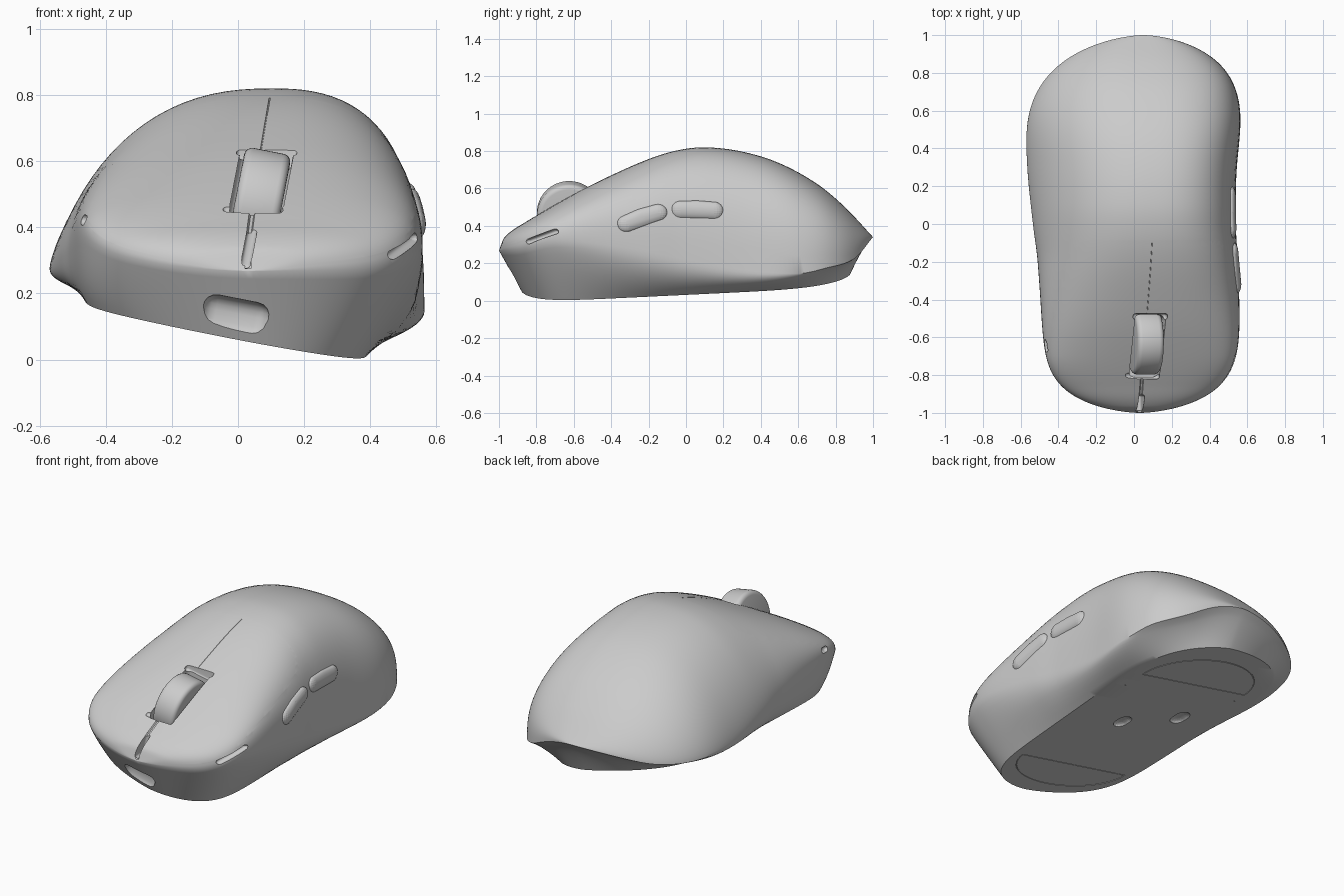
import bpy, bmesh, math
from mathutils import Vector, Matrix

if "Cube" in bpy.data.objects:
    bpy.data.objects.remove(bpy.data.objects["Cube"])

grey = bpy.data.materials.new("plain grey")
grey.use_nodes = True
colour = (0.6, 0.6, 0.6, 1)
grey.diffuse_color = colour
grey.node_tree.nodes["Principled BSDF"].inputs["Base Color"].default_value = colour

ROLL = Matrix.Rotation(math.radians(11), 4, 'Y')


def smooth_table(*pairs):
    """Smooth curve through (y, value) pairs."""
    def slope(i):
        a, b = pairs[max(i - 1, 0)], pairs[min(i + 1, len(pairs) - 1)]
        return (b[1] - a[1]) / (b[0] - a[0])

    def value(y):
        i = 0
        while i < len(pairs) - 2 and y > pairs[i + 1][0]:
            i += 1
        (a, p), (b, q) = pairs[i], pairs[i + 1]
        h = b - a
        s = (y - a) / h
        r = 1 - s
        return (p * (1 + 2 * s) * r * r + slope(i) * h * s * r * r
                + q * (1 + 2 * r) * s * s - slope(i + 1) * h * r * s * s)
    return value


# Shell measures along y
half = smooth_table((-1, .525), (-.6, .525), (-.2, .53), (0, .537), (.3, .555), (.6, .58), (1, .58))
mid = smooth_table((-1, .03), (-.6, .037), (-.2, .02), (0, .002), (.3, -.01), (.6, .005), (1, .05))
peak_x = smooth_table((-1, .03), (-.6, .06), (0, .1), (.6, .1), (1, .05))
peak_z = smooth_table((-1, .268), (-.97, .34), (-.85, .425), (-.6, .57), (-.4, .67), (-.2, .757),
                      (-.05, .803), (.1, .82), (.3, .797), (.5, .735), (.7, .625), (.85, .5), (1, .34))
rim_l = smooth_table((-1, .268), (-.9, .31), (-.7, .37), (0, .32), (.3, .285), (.6, .275), (.85, .285), (1, .34))
rim_r = smooth_table((-1, .268), (-.9, .275), (-.7, .32), (-.3, .28), (0, .22), (.3, .165), (.6, .145),
                     (.75, .175), (.9, .225), (1, .34))
wall_l = smooth_table((-1, 1), (-.7, 3), (.3, 3), (.6, 2), (.85, .8), (1, .6))
wall_r = smooth_table((-1, 1), (-.6, 1.4), (0, 2.5), (.4, 2.5), (.8, .9), (1, .6))
arch_l = smooth_table((-1, 3), (-.6, 2.7), (0, 1.5), (1, 1.45))
arch_r = smooth_table((-1, 3.2), (-.6, 3.2), (0, 3), (.5, 3), (1, 2.6))


def taper(y):
    return max(0, 1 - abs(y) ** (7.5 if y < 0 else 5.3)) ** .6


def base_z(x, y):
    return .075 - .19 * x + .055 * (y + .6)


def dome(y, t):
    """Point on the upper shell; t runs from -1 (right rim) to 1 (left rim)."""
    rim, p, q = (rim_l(y), 2.4, arch_l(y)) if t < 0 else (rim_r(y), 2.5, arch_r(y))
    side = mid(y) + math.copysign(half(y) * taper(y), t)
    top = mid(y) + (peak_x(y) - mid(y)) * taper(y)
    lift = max(0, 1 - abs(t) ** p) ** (1 / q)
    return Vector((top + (side - top) * abs(t), y, rim + (peak_z(y) - rim) * lift))


def wall(y, sign, s):
    """Point on the lower wall, s = 0 at the rim and 1 at the base."""
    rim = dome(y, sign)
    xb = -.035 * taper(y) + mid(y) * (1 - taper(y)) + sign * (.44 + .03 * y) * taper(y)
    k = wall_r(y) if sign > 0 else wall_l(y)
    yb = y * .88
    inset = s if y < 0 else s ** .75
    return Vector((rim.x + (xb - rim.x) * s ** k, y + (yb - y) * inset,
                   rim.z + (base_z(xb, yb) - rim.z) * s))


def finish(bm, name):
    bmesh.ops.recalc_face_normals(bm, faces=bm.faces)
    me = bpy.data.meshes.new(name)
    bm.to_mesh(me)
    bm.free()
    me.materials.append(grey)
    ob = bpy.data.objects.new(name, me)
    bpy.context.collection.objects.link(ob)
    return ob


def select(ob):
    bpy.ops.object.select_all(action='DESELECT')
    ob.select_set(True)
    bpy.context.view_layer.objects.active = ob


def rounded_box(name, centre, size, radius):
    bm = bmesh.new()
    bmesh.ops.create_cube(bm, size=1, matrix=Matrix.Diagonal((*size, 1)))
    bmesh.ops.bevel(bm, geom=bm.edges[:], offset=radius, segments=4, profile=.5, affect='EDGES')
    bm.transform(Matrix.Translation(centre) @ ROLL)
    return finish(bm, name)


def capsule(name, points, scale):
    """Convex hull of flattened balls set along a path."""
    bm = bmesh.new()
    for p in points:
        bmesh.ops.create_uvsphere(bm, u_segments=20, v_segments=12, radius=1,
                                  matrix=Matrix.Translation(p) @ Matrix.Diagonal((*scale, 1)))
    hull = bmesh.ops.convex_hull(bm, input=bm.verts)
    inner = [v for v in hull["geom_interior"] if isinstance(v, bmesh.types.BMVert)]
    bmesh.ops.delete(bm, geom=inner, context='VERTS')
    return finish(bm, name)


def tube(name, points, radius, closed=False):
    cu = bpy.data.curves.new(name, 'CURVE')
    cu.dimensions = '3D'
    cu.bevel_depth, cu.bevel_resolution, cu.use_fill_caps = radius, 1, True
    sp = cu.splines.new('POLY')
    sp.points.add(len(points) - 1)
    for p, co in zip(sp.points, points):
        p.co = (*co, 1)
    sp.use_cyclic_u = closed
    ob = bpy.data.objects.new(name, cu)
    bpy.context.collection.objects.link(ob)
    select(ob)
    bpy.ops.object.convert(target='MESH')
    return bpy.context.object


# Shell lofted from closed rings
bm = bmesh.new()
rings = []
STATIONS, ARC, WALL = 110, 44, 9
for i in range(STATIONS + 1):
    y = -math.cos(math.pi * i / STATIONS)
    ring = [dome(y, math.sin(math.pi * (j / ARC - .5))) for j in range(ARC + 1)]
    right = [wall(y, 1, j / WALL) for j in range(1, WALL + 1)]
    left = [wall(y, -1, j / WALL) for j in range(WALL, 0, -1)]
    floor = [right[-1].lerp(left[0], j / 6) for j in range(1, 6)]
    rings.append([bm.verts.new(p) for p in ring + right + floor + left])
for a, b in zip(rings, rings[1:]):
    for j in range(len(a)):
        k = (j + 1) % len(a)
        bm.faces.new((a[j], a[k], b[k], b[j]))
bmesh.ops.remove_doubles(bm, verts=bm.verts, dist=.0004)
shell = finish(bm, "shell")


def on_base(x, y):
    return Vector((x, y, base_z(x, y)))


# Screw holes, sensor and switch recesses in the base
cutters = []
for x, y, r in ((.35, .34, .026), (-.37, .4, .026), (.05, -.05, .045), (-.23, .1, .05)):
    cutters.append(capsule("base_recess", [on_base(x, y), on_base(x, y + .6 * r)], (r, r, .02)))

# Wheel slot with wider ends, front port, nose and side notches
cutters.append(rounded_box("wheel_slot", (.075, -.645, .56), (.16, .33, .4), .03))
for y, z in ((-.805, .47), (-.49, .63)):
    cutters.append(rounded_box("slot_end", (.25 * z - .07, y, z), (.18, .03, .08), .012))
cutters.append(rounded_box("port_recess", (-.01, -.95, .125), (.21, .12, .12), .045))
cutters.append(rounded_box("nose_notch", (.035, -.95, .35), (.03, .09, .15), .012))
cutters.append(capsule("left_notch", [dome(-.84, .998), dome(-.7, .995)], (.022, .02, .014)))
cutters.append(capsule("right_notch", [dome(-.66, -.985), dome(-.63, -.985)], (.02, .02, .016)))

# Fine seams around and between the two main buttons
seam_l = smooth_table((-1, -.99), (-.8, -.99), (-.65, -.96), (-.16, -.7), (-.09, -.6))
seam_r = smooth_table((-1, .99), (-.8, .99), (-.65, .96), (-.16, .88), (-.09, .8))
ys = [-.09 - .9 * math.sin(math.pi / 2 * i / 40) for i in range(41)]
outline = [dome(y, seam_r(y)) for y in ys] + [dome(y, seam_l(y)) for y in reversed(ys)]
outline += [dome(-.09, -.6 + 1.4 * i / 24) for i in range(1, 24)]
cutters.append(tube("panel_seam", outline, .003, True))
cutters.append(tube("middle_seam", [dome(-.1 - .038 * i, 0) for i in range(11)], .002))
cutters.append(tube("nose_seam", [dome(-.81 - .017 * i, 0) for i in range(12)], .009))

# Foot outlines under the base
for y0, depth in ((-.55, -.23), (.46, .28)):
    arc = [on_base(-.035 + .36 * math.cos(math.pi * i / 24), y0 + depth * math.sin(math.pi * i / 24))
           for i in range(25)]
    cutters.append(tube("foot_groove", arc, .003, True))

for cutter in cutters:
    cutter.hide_render = True
    select(shell)
    mod = shell.modifiers.new("cut", 'BOOLEAN')
    mod.operation, mod.solver, mod.object = 'DIFFERENCE', 'EXACT', cutter
    bpy.ops.object.modifier_apply(modifier=mod.name)
    bpy.data.objects.remove(cutter)

# Scroll wheel with softened edges
bm = bmesh.new()
bmesh.ops.create_cone(bm, segments=64, radius1=.172, radius2=.172, depth=.142, cap_ends=True)
edges = [e for e in bm.edges if abs(e.verts[0].co.z - e.verts[1].co.z) < .01]
bmesh.ops.bevel(bm, geom=edges, offset=.025, segments=4, profile=.5, affect='EDGES')
bm.transform(Matrix.Translation((.06, -.625, .462)) @ ROLL @ Matrix.Rotation(math.pi / 2, 4, 'Y'))
wheel = finish(bm, "scroll_wheel")


# Thumb buttons standing slightly proud of the shell
def flank(y, z):
    lift = (z - rim_r(y)) / (peak_z(y) - rim_r(y))
    return dome(y, (1 - lift ** arch_r(y)) ** (1 / 2.5)) - Vector((.008, 0, 0))


front_button = capsule("front_thumb_button",
                       [flank(-.32, .41), flank(-.24, .445), flank(-.15, .47)], (.026, .05, .046))
back_button = capsule("back_thumb_button",
                      [flank(-.03, .485), flank(.06, .487), flank(.15, .48)], (.026, .05, .048))

for ob in (shell, wheel, front_button, back_button):
    select(ob)
    bpy.ops.object.shade_smooth_by_angle(angle=math.radians(35))
